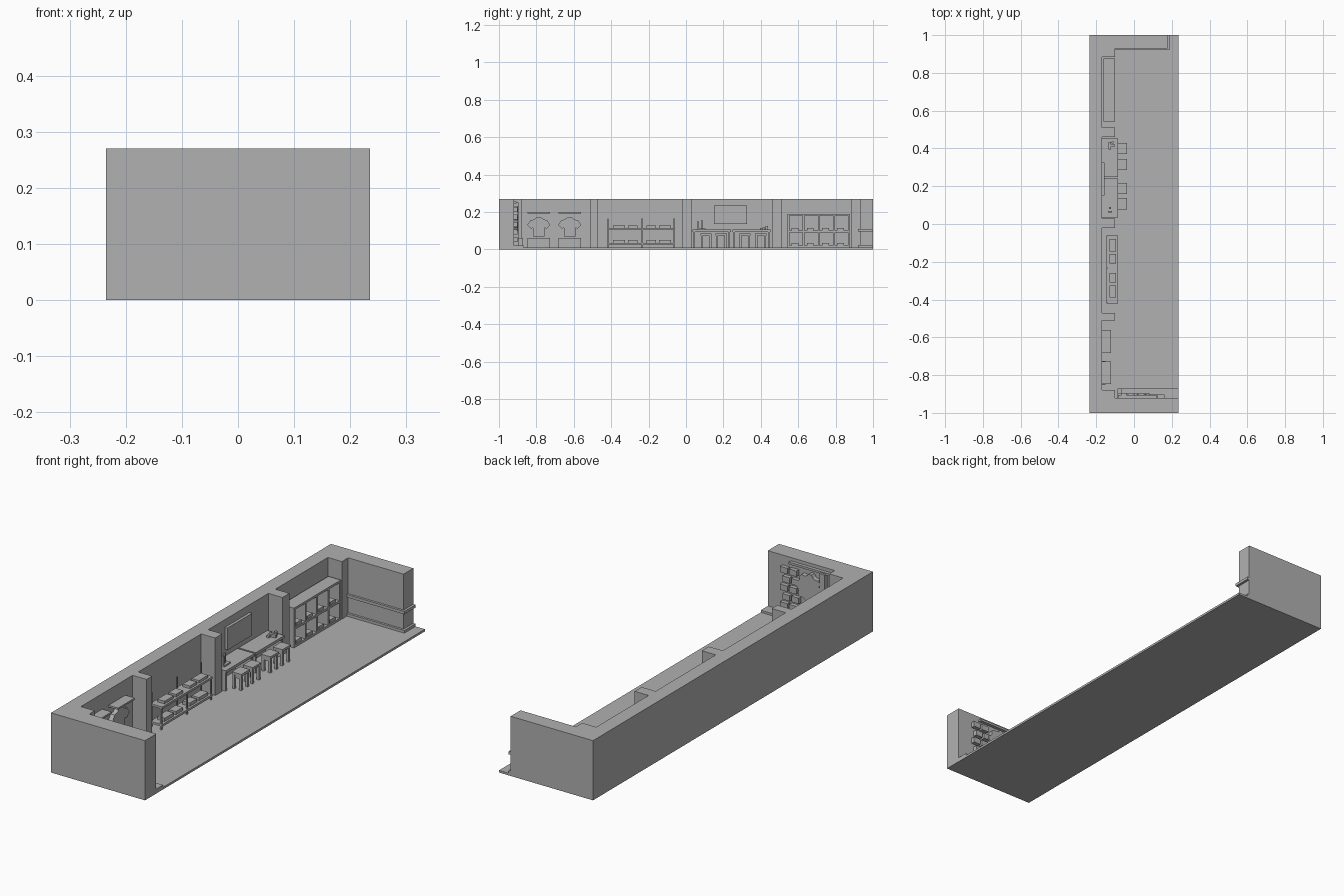
import bpy, bmesh, math

cube = bpy.data.objects.get("Cube")
if cube:
    bpy.data.objects.remove(cube)

grey = bpy.data.materials.new("plain_grey")
grey.use_nodes = True
GREY = (0.44, 0.44, 0.44, 1)
grey.diffuse_color = GREY
grey.node_tree.nodes["Principled BSDF"].inputs["Base Color"].default_value = GREY


def finish(name, bm):
    bmesh.ops.recalc_face_normals(bm, faces=bm.faces)
    mesh = bpy.data.meshes.new(name)
    bm.to_mesh(mesh)
    bm.free()
    mesh.materials.append(grey)
    obj = bpy.data.objects.new(name, mesh)
    bpy.context.scene.collection.objects.link(obj)
    return obj


def boxes(name, parts):
    """One object from boxes, each given as (x0, x1, y0, y1, z0, z1)."""
    bm = bmesh.new()
    for x0, x1, y0, y1, z0, z1 in parts:
        verts = bmesh.ops.create_cube(bm, size=1)["verts"]
        bmesh.ops.scale(bm, vec=(x1 - x0, y1 - y0, z1 - z0), verts=verts)
        bmesh.ops.translate(bm, vec=((x0 + x1) / 2, (y0 + y1) / 2, (z0 + z1) / 2), verts=verts)
    return finish(name, bm)


def plate(name, points, offset):
    """Extrude a flat outline by a vector."""
    bm = bmesh.new()
    face = bm.faces.new([bm.verts.new(p) for p in points])
    new = bmesh.ops.extrude_face_region(bm, geom=[face])["geom"]
    bmesh.ops.translate(bm, vec=offset, verts=[v for v in new if isinstance(v, bmesh.types.BMVert)])
    return finish(name, bm)


FLOOR, TOP, BACK = 0.01, 0.27, -0.17

# Shell: floor slab, then a wall outline with its alcove pillars
boxes("floor", [(-0.235, 0.235, -1, 1, 0, FLOOR)])
outline = [(-0.235, -1), (0.235, -1), (0.235, -0.92), (-0.1, -0.92), (-0.1, -0.88), (BACK, -0.88)]
for y0, y1 in ((-0.51, -0.47), (-0.02, 0.03), (0.46, 0.51)):
    outline += [(BACK, y0), (-0.1, y0), (-0.1, y1), (BACK, y1)]
outline += [(BACK, 0.885), (-0.1, 0.885), (-0.1, 0.93), (0.177, 0.93), (0.177, 1), (-0.235, 1)]
plate("walls", [(x, y, FLOOR) for x, y in outline], (0, 0, TOP - FLOOR))

# Rail and skirting wrapping the far end wall
for name, z0, z1 in (("end_rail", 0.095, 0.108), ("end_skirting", FLOOR, 0.022)):
    boxes(name, [(-0.1, 0.188, 0.92, 0.93, z0, z1), (0.177, 0.188, 0.93, 1, z0, z1)])

# Near end wall: low plinth, post, top bar, plaques and toothed disc
boxes("display_plinth", [(-0.087, 0.235, -0.92, -0.87, FLOOR, 0.02)])
boxes("display_post", [(-0.065, -0.04, -0.92, -0.895, 0.02, 0.25)])
boxes("display_bar", [(-0.085, 0.12, -0.92, -0.905, 0.245, 0.255)])
boxes("display_stand", [(-0.087, -0.065, -0.9, -0.872, 0.02, 0.06)])
plaques = []
for row in range(5):
    for col in range(2):
        x = 0.125 - 0.045 * col - 0.012 * (row % 2)
        z = 0.2 - 0.04 * row
        plaques.append((x, x + 0.036, -0.92, -0.902, z, z + 0.026))
boxes("wall_plaques", plaques)
disc = []
for i in range(32):
    r = 0.066 if i % 4 < 2 else 0.056
    a = math.tau * i / 32
    disc.append((0.015 + r * math.cos(a), -0.92, 0.165 + r * math.sin(a)))
plate("toothed_disc", disc, (0, 0.022, 0))

# First alcove: chest, hanging garment and shelf, twice
half = [(0.03, 0.07), (0.03, 0.115), (0.042, 0.11), (0.062, 0.13), (0.045, 0.155), (0.025, 0.16), (0.012, 0.172)]
for n, yc in enumerate((-0.787, -0.622), 1):
    boxes(f"chest_{n}", [(BACK, -0.123, yc - 0.06, yc + 0.06, FLOOR, 0.06)])
    boxes(f"wall_shelf_{n}", [(BACK, -0.123, yc - 0.06, yc + 0.06, 0.192, 0.2)])
    pts = [(yc + y, z) for y, z in half] + [(yc - y, z) for y, z in reversed(half)]
    plate(f"garment_{n}", [(BACK, y, z) for y, z in pts], (0.02, 0, 0))

# Second alcove: two-tier rack with folded goods
rack = [(-0.145, -0.085, -0.42, -0.06, z, z + 0.01) for z in (0.025, 0.105)]
for y in (-0.42, -0.237, -0.066):
    rack.append((-0.145, -0.139, y, y + 0.006, FLOOR, 0.165))
for y in (-0.42, -0.237, -0.066):
    rack.append((-0.095, -0.089, y, y + 0.006, FLOOR, 0.105))
boxes("rack", rack)
goods = []
for tier, z in enumerate((0.035, 0.115)):
    for y, width in ((-0.39, 0.065), (-0.31, 0.05), (-0.21, 0.05), (-0.145, 0.065)):
        goods.append((-0.13, -0.094, y, y + width, z, z + 0.015 - 0.003 * tier))
boxes("rack_goods", goods)

# Third alcove: desks with stools and a wall screen
for n, y0 in enumerate((0.035, 0.248), 1):
    y1 = y0 + 0.205
    boxes(f"desk_{n}", [
        (BACK, -0.085, y0, y1, 0.093, 0.105),
        (BACK, -0.09, y0 + 0.004, y0 + 0.014, FLOOR, 0.093),
        (BACK, -0.09, y1 - 0.014, y1 - 0.004, FLOOR, 0.093),
        (BACK, -0.162, y0 + 0.014, y1 - 0.014, 0.06, 0.093)])
for n, yc in enumerate((0.107, 0.188, 0.315, 0.4), 1):
    parts = [(-0.085, -0.037, yc - 0.03, yc + 0.03, 0.075, 0.085)]
    for x in (-0.083, -0.05):
        for y in (yc - 0.028, yc + 0.017):
            parts.append((x, x + 0.011, y, y + 0.011, FLOOR, 0.075))
    for y in (yc - 0.026, yc + 0.02):
        parts.append((-0.075, -0.048, y, y + 0.006, 0.06, 0.075))
    boxes(f"stool_{n}", parts)
boxes("wall_screen", [(BACK, -0.157, 0.15, 0.325, 0.135, 0.235)])
boxes("desk_lamp", [
    (-0.145, -0.11, 0.06, 0.105, 0.105, 0.112), (-0.132, -0.122, 0.08, 0.09, 0.112, 0.155),
    (-0.137, -0.117, 0.06, 0.07, 0.112, 0.15)])
boxes("desk_tools", [
    (-0.135, -0.122, 0.395, 0.435, 0.105, 0.115), (-0.135, -0.1, 0.41, 0.422, 0.105, 0.118),
    (-0.118, -0.108, 0.425, 0.438, 0.105, 0.125)])

# Fourth alcove: cubby unit, four columns by two rows, one item in each
Y0, Y1, STEP = 0.543, 0.877, 0.081
unit = [(-0.162, -0.155, Y0, Y1, FLOOR, 0.19)]
unit += [(-0.155, -0.1, Y0, Y1, z, z + 0.01) for z in (FLOOR, 0.09, 0.18)]
unit += [(-0.155, -0.1, Y0 + STEP * i, Y0 + STEP * i + 0.01, FLOOR, 0.19) for i in range(5)]
boxes("cubby_unit", unit)
items = []
for i in range(4):
    for z in (0.02, 0.1):
        y = Y0 + STEP * i + 0.022
        items.append((-0.145, -0.105, y, y + 0.037, z, z + 0.014))
boxes("cubby_items", items)
